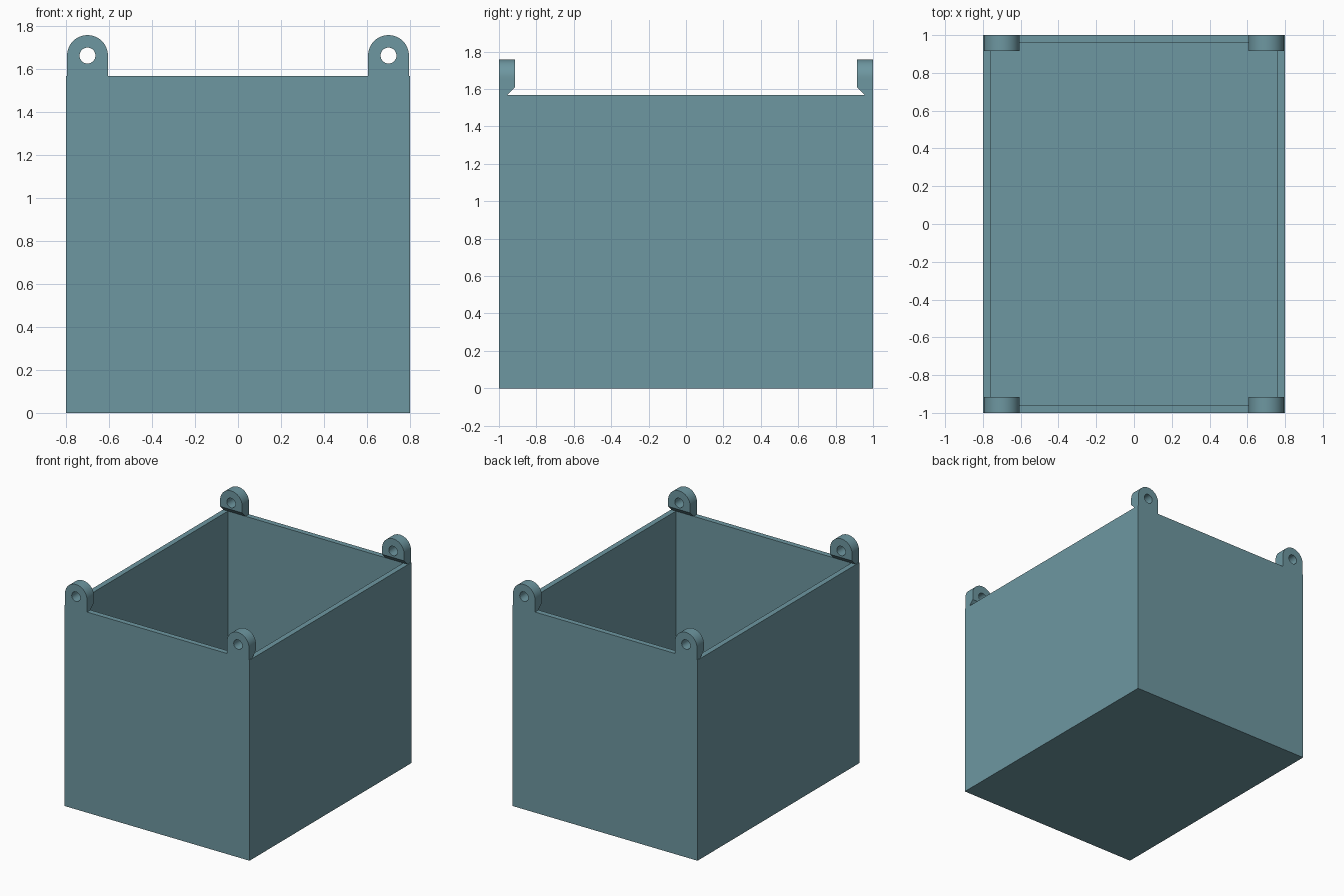
import bpy, bmesh, math

if "Cube" in bpy.data.objects:
    bpy.data.objects.remove(bpy.data.objects["Cube"])

W, D, H, T = 0.80, 1.0, 1.567, 0.042      # half width, half depth, rim height, wall
LUG_X, LUG_Z, LUG_R, HOLE_R = 0.70, 1.662, 0.095, 0.037
LUG_T = 0.085
SEG = 48

teal = bpy.data.materials.new("muted teal")
teal.diffuse_color = (0.155, 0.31, 0.355, 1)
teal.use_nodes = True
teal.node_tree.nodes["Principled BSDF"].inputs["Base Color"].default_value = teal.diffuse_color


def finish(name, bm):
    bmesh.ops.recalc_face_normals(bm, faces=bm.faces[:])
    mesh = bpy.data.meshes.new(name)
    bm.to_mesh(mesh)
    bm.free()
    mesh.materials.append(teal)
    ob = bpy.data.objects.new(name, mesh)
    bpy.context.collection.objects.link(ob)
    return ob


def bridge(bm, a, b):
    n = len(a)
    for i in range(n):
        j = (i + 1) % n
        bm.faces.new((a[i], a[j], b[j], b[i]))


# Open-topped bin: nested rectangular rings from outer base to inner floor
bm = bmesh.new()
rings = []
for inset, z in ((0, 0), (0, H), (T, H), (T, T)):
    x, y = W - inset, D - inset
    rings.append([bm.verts.new((sx * x, sy * y, z))
                  for sx, sy in ((-1, -1), (1, -1), (1, 1), (-1, 1))])
for a, b in zip(rings, rings[1:]):
    bridge(bm, a, b)
bm.faces.new(rings[0])
bm.faces.new(rings[-1])
finish("bin_body", bm)


def arch_point(a, drop):
    """Round top, square bottom reaching 'drop' below the hole centre."""
    c, s = math.cos(a), math.sin(a)
    if s >= -1e-6:
        return LUG_R * c, LUG_R * s
    k = LUG_R / max(abs(c), abs(s))
    return k * c, k * s * drop / LUG_R


def lug(name, sx, sy):
    bm = bmesh.new()
    angles = [2 * math.pi * i / SEG for i in range(SEG)]

    def ring(y, fn):
        out = []
        for a in angles:
            x, z = fn(a)
            out.append(bm.verts.new((sx * (LUG_X + x), sy * y, LUG_Z + z)))
        return out

    # Outer face, wall line, then inner face whose base is chamfered upward
    low, high = LUG_Z - H, LUG_Z - H - 0.043
    outer = [ring(y, lambda a, d=d: arch_point(a, d))
             for y, d in ((D, low), (D - T, low), (D - LUG_T, high))]
    hole = [ring(y, lambda a: (HOLE_R * math.cos(a), HOLE_R * math.sin(a)))
            for y in (D, D - LUG_T)]
    bridge(bm, outer[0], outer[1])
    bridge(bm, outer[1], outer[2])
    bridge(bm, outer[2], hole[1])
    bridge(bm, hole[1], hole[0])
    bridge(bm, hole[0], outer[0])
    return finish(name, bm)


# Four pierced corner lugs
bpy.ops.object.select_all(action='DESELECT')
for sy, depth in ((-1, "front"), (1, "back")):
    for sx, side in ((-1, "left"), (1, "right")):
        ob = lug(f"{depth}_{side}_lug", sx, sy)
        ob.select_set(True)
        bpy.context.view_layer.objects.active = ob
bpy.ops.object.shade_smooth_by_angle(angle=math.radians(30))
